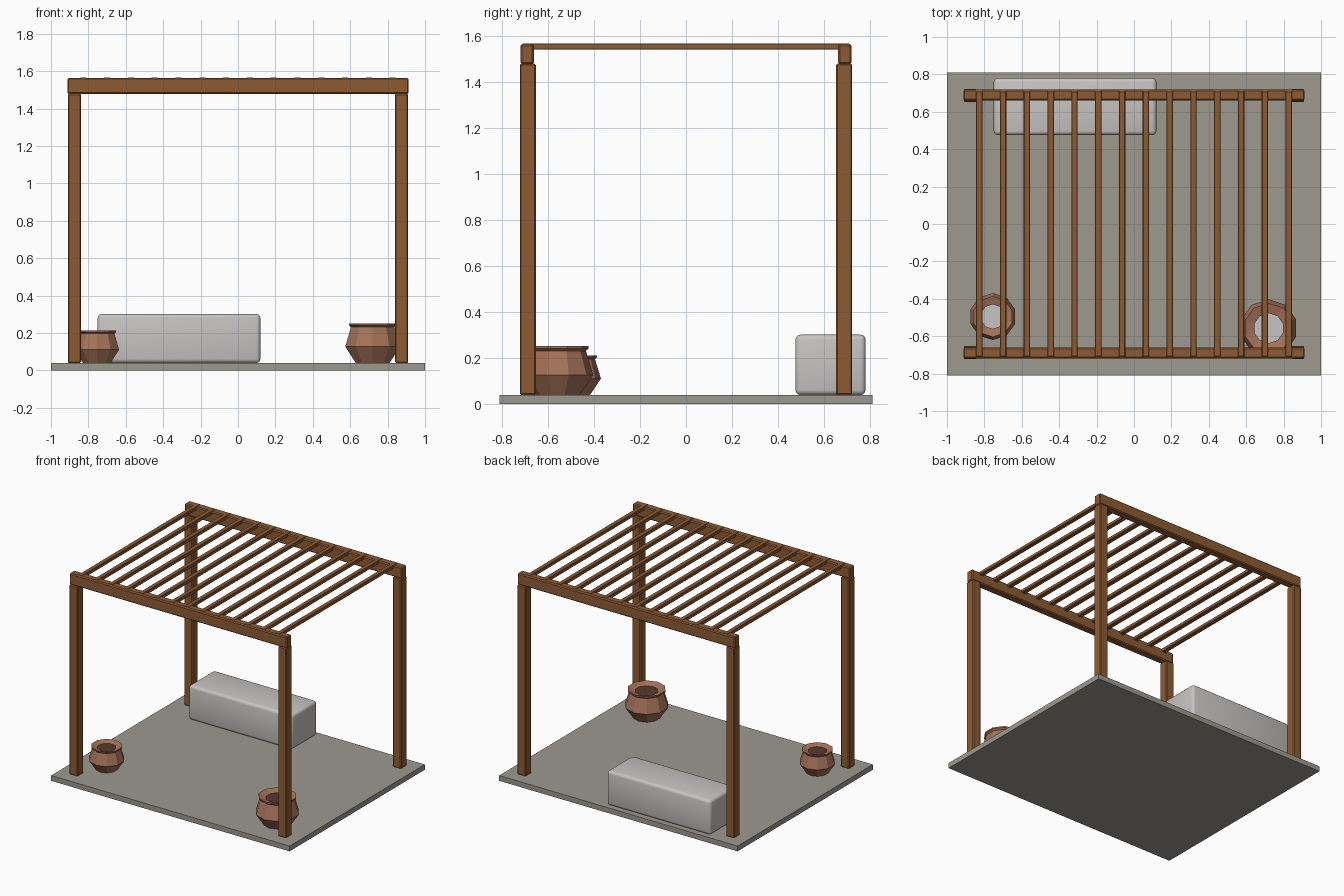
import bpy, bmesh, math

if "Cube" in bpy.data.objects:
    bpy.data.objects.remove(bpy.data.objects["Cube"])


def mat(name, rgb):
    m = bpy.data.materials.new(name)
    m.diffuse_color = (*rgb, 1)
    m.use_nodes = True
    m.node_tree.nodes["Principled BSDF"].inputs["Base Color"].default_value = m.diffuse_color
    return m


wood = mat("brown wood", (0.27, 0.105, 0.032))
paving = mat("grey paving", (0.34, 0.32, 0.28))
stone = mat("light stone", (0.57, 0.56, 0.54))
clay = mat("terracotta", (0.38, 0.17, 0.10))


def finish(bm, name, material, loc=(0, 0, 0)):
    me = bpy.data.meshes.new(name)
    bmesh.ops.recalc_face_normals(bm, faces=bm.faces)
    bm.to_mesh(me)
    bm.free()
    ob = bpy.data.objects.new(name, me)
    ob.location = loc
    me.materials.append(material)
    bpy.context.collection.objects.link(ob)
    return ob


def box(name, lo, hi, material, bevel=0, segments=1):
    bm = bmesh.new()
    bmesh.ops.create_cube(bm, size=1)
    for v in bm.verts:
        v.co = [(lo[i] + hi[i]) / 2 + v.co[i] * (hi[i] - lo[i]) for i in range(3)]
    if bevel:
        bmesh.ops.bevel(bm, geom=bm.edges[:], offset=bevel, segments=segments,
                        profile=0.5, affect='EDGES')
    ob = finish(bm, name, material)
    if segments > 1:
        bpy.context.view_layer.objects.active = ob
        ob.select_set(True)
        bpy.ops.object.shade_smooth_by_angle(angle=math.radians(40))
        ob.select_set(False)
    return ob


# Paved floor
box("floor_slab", (-1, -0.81, 0), (1, 0.81, 0.04), paving)

# Posts and long beams
for sy, side in ((-1, "front"), (1, "back")):
    for sx, hand in ((-1, "left"), (1, "right")):
        x, y = sx * 0.875, sy * 0.687
        box(f"{side}_{hand}_post", (x - 0.035, y - 0.035, 0.04),
            (x + 0.035, y + 0.035, 1.48), wood, 0.006)
    y = sy * 0.69
    box(f"{side}_beam", (-0.912, y - 0.029, 1.478), (0.912, y + 0.029, 1.564), wood, 0.007)

# Roof slats
for i in range(14):
    x = -0.827 + i * 1.654 / 13
    box(f"roof_slat_{i + 1}", (x - 0.017, -0.71, 1.541), (x + 0.017, 0.71, 1.567), wood, 0.003)

# Stone bench
box("bench", (-0.75, 0.475, 0.04), (0.12, 0.78, 0.302), stone, 0.022, 3)


# Faceted pots: outer wall, flared rim, inner wall
def pot(name, x, y, s, n=10):
    profile = [(0.095, 0), (0.154, 0.087), (0.122, 0.192), (0.134, 0.202),
               (0.134, 0.212), (0.080, 0.196), (0.125, 0.090), (0.080, 0.008)]
    bm = bmesh.new()
    rings = [[bm.verts.new((r * s * math.sin(2 * math.pi * k / n),
                            r * s * math.cos(2 * math.pi * k / n), z * s))
              for k in range(n)] for r, z in profile]
    for a, b in zip(rings, rings[1:]):
        for k in range(n):
            j = (k + 1) % n
            bm.faces.new((a[k], a[j], b[j], b[k]))
    bm.faces.new(rings[0])
    base = bm.faces.new(rings[-1])
    base.material_index = 1
    ob = finish(bm, name, clay, (x, y, 0.04))
    ob.data.materials.append(stone)


pot("large_pot", 0.72, -0.557, 1.0)
pot("small_pot", -0.755, -0.495, 0.815)
